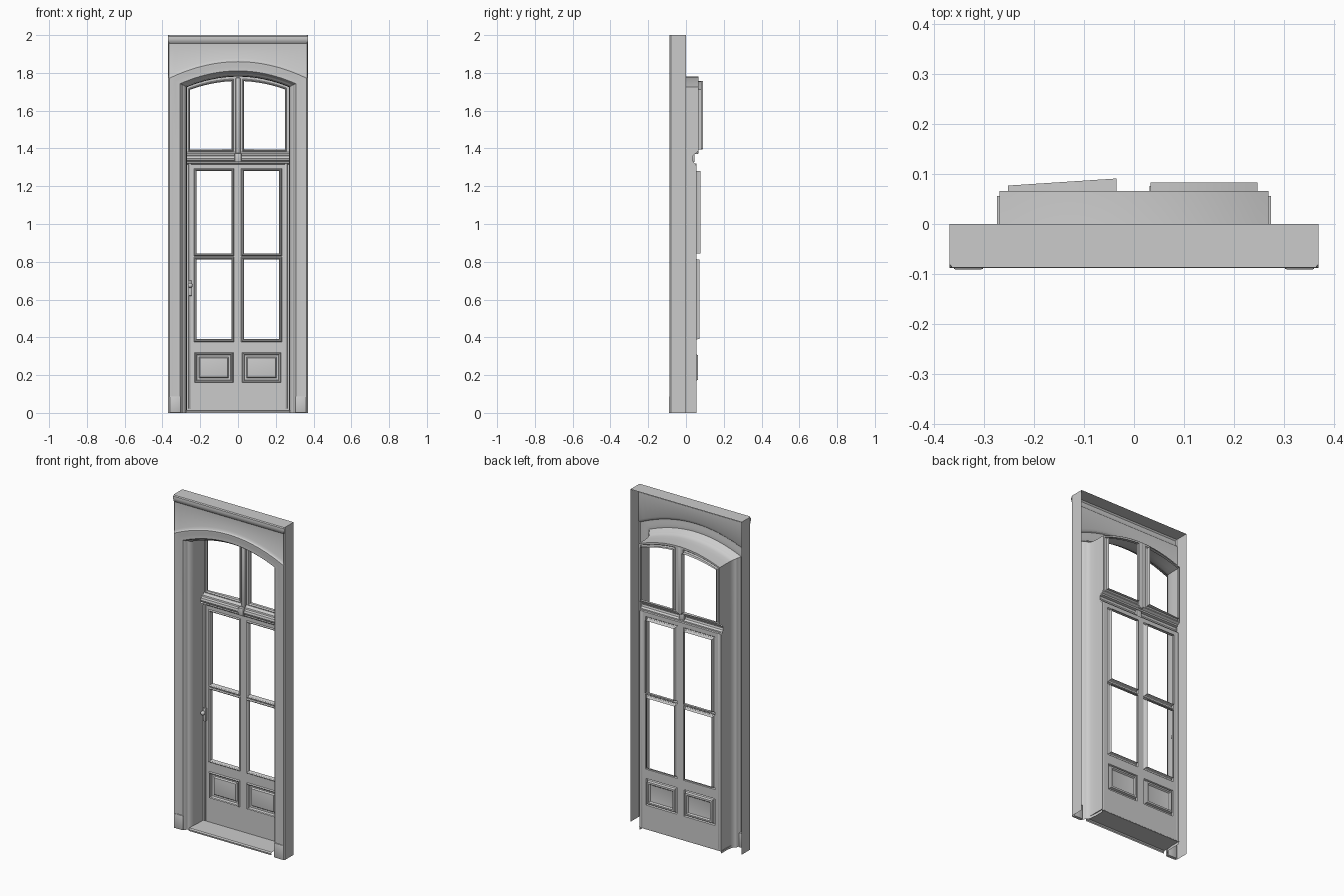
import bpy, bmesh
from mathutils import Vector

if "Cube" in bpy.data.objects:
    bpy.data.objects.remove(bpy.data.objects["Cube"])

HW, IW = 0.37, 0.27          # half widths: outer frame, opening


def finish(name, bm, angle=0.6):
    """Weld, face the shell to the front, smooth and link."""
    bmesh.ops.remove_doubles(bm, verts=bm.verts, dist=0.0003)
    bmesh.ops.recalc_face_normals(bm, faces=bm.faces)
    return link(name, bm, angle)


def link(name, bm, angle=0.6, shell=True):
    bm.normal_update()
    if shell and sum(f.normal.y * f.calc_area() for f in bm.faces) > 0:
        bmesh.ops.reverse_faces(bm, faces=bm.faces)
    me = bpy.data.meshes.new(name)
    bm.to_mesh(me)
    bm.free()
    ob = bpy.data.objects.new(name, me)
    bpy.context.collection.objects.link(ob)
    bpy.ops.object.select_all(action='DESELECT')
    ob.select_set(True)
    bpy.context.view_layer.objects.active = ob
    bpy.ops.object.shade_smooth_by_angle(angle=angle)
    return ob


def add_rows(bm, rows, closed=False):
    """Skin neighbouring rows of points with quads."""
    vs = [[bm.verts.new(p) for p in r] for r in rows]
    n = len(vs[0])
    for a, b in zip(vs, vs[1:]):
        for i in range(n if closed else n - 1):
            j = (i + 1) % n
            bm.faces.new((a[i], a[j], b[j], b[i]))
    return vs


def sheet(name, rows):
    bm = bmesh.new()
    add_rows(bm, rows)
    return finish(name, bm)


def box(name, x, y, z, bevel=0.004):
    bm = bmesh.new()
    bmesh.ops.create_cube(bm, size=1)
    for v in bm.verts:
        v.co = Vector([r[0] + (c + 0.5) * (r[1] - r[0]) for c, r in zip(v.co, (x, y, z))])
    bmesh.ops.bevel(bm, geom=bm.edges[:], offset=bevel, segments=2, affect='EDGES', profile=0.5)
    return link(name, bm, shell=False)


def split(vals, n):
    out = []
    for a, b in zip(vals, vals[1:]):
        out += [a + (b - a) * i / n for i in range(n)]
    return out + [vals[-1]]


def rect_loop(h, inset, y, n, tilt=0.0):
    """Rectangle outline with n segments along the top and bottom."""
    x0, x1, z0, z1 = h[0] - inset, h[1] + inset, h[2] - inset, h[3] + inset
    xs = split([x0, x1], n)
    pts = [(x, z0) for x in xs] + [(x, z1) for x in reversed(xs)]
    return [(x, y + tilt * (x - x0), z) for x, z in pts]


def pierced(name, xs, zs, y, holes, n=1, warp=None):
    """Flat sheet with moulded openings; holes = (rect, margin, profile, tilt, filled)."""
    bm = bmesh.new()
    edges = sorted(set(xs + [v for h, m, *_ in holes for v in (h[0] - m, h[1] + m)]))
    levels = sorted(set(zs + [v for h, m, *_ in holes for v in (h[2] - m, h[3] + m)]))
    xx = split(edges, n)
    for x0, x1 in zip(xx, xx[1:]):
        for z0, z1 in zip(levels, levels[1:]):
            cx, cz = (x0 + x1) / 2, (z0 + z1) / 2
            if any(h[0] - m < cx < h[1] + m and h[2] - m < cz < h[3] + m for h, m, *_ in holes):
                continue
            bm.faces.new([bm.verts.new(p) for p in
                          ((x0, y, z0), (x1, y, z0), (x1, y, z1), (x0, y, z1))])
    for h, m, prof, tilt, filled in holes:
        rows = [rect_loop(h, m, y, n)]
        rows += [rect_loop(h, i, py, n, tilt if k == len(prof) - 1 else 0)
                 for k, (i, py) in enumerate(prof)]
        vs = add_rows(bm, rows, closed=True)
        if filled:
            bm.faces.new(vs[-1])
    if warp:
        for v in bm.verts:
            v.co = warp(v.co)
    return finish(name, bm, 0.5)


# Arched surround: profile lofted up the jambs and over the arch
jamb = [(0, 0.055), (0.6, 0.055), (1.31, 0.055), (1.335, 0.035), (1.36, 0.035), (1.385, 0.065)]
arch = [i / 12 for i in range(-12, 13)]
stations = [(-IW, z, -HW, z * 1.775 / 1.725, b) for z, b in jamb]
stations += [(IW * s, 1.725 + 0.055 * (1 - s * s), HW * s, 1.775 + 0.09 * (1 - s * s), 0.066)
             for s in arch]
stations += [(IW, z, HW, z * 1.775 / 1.725, b) for z, b in reversed(jamb)]
profile = [(0, None), (0, 0.0), (0.03, -0.03), (0.08, -0.05), (0.16, -0.058), (0.22, -0.062),
           (0.28, -0.078), (0.36, -0.086), (0.6, -0.085), (0.8, -0.088), (0.93, -0.088), (1, -0.081)]
sheet("arched_surround", [[(a + (c - a) * t, back if y is None else y, b + (d - b) * t)
                           for a, b, c, d, back in stations] for t, y in profile])

# Header panel above the arch with a top moulding
rim = [(HW * s, 1.775 + 0.09 * (1 - s * s)) for s in arch]
rows = [[(x, -0.081, z) for x, z in rim], [(x, -0.075, z + 0.012) for x, z in rim]]
rows += [[(x, y, z) for x, _ in rim] for z, y in
         ((1.955, -0.076), (1.965, -0.085), (1.98, -0.088), (1.992, -0.087), (2.0, -0.08))]
sheet("header_panel", rows)

# Outer side and top walls, open at the back
path = [(-HW, 0), (-HW, 2), (HW, 2), (HW, 0)]
sheet("outer_walls", [[(x * k, y, z) for x, z in path]
                      for k, y in ((0.985, -0.087), (1, -0.08), (1.0, 0.0))])

# Sill floor with front lip
sheet("sill", [[(-0.275, y, z), (0.275, y, z)] for y, z in
               ((-0.075, 0.0), (-0.077, 0.01), (-0.07, 0.016), (0.056, 0.016))])

# Door leaf: four panes and two raised lower panels
pane_x = [(-0.22, -0.035), (0.031, 0.218)]
holes = []
for x0, x1 in pane_x:
    for z0, z1, back in ((0.845, 1.28, 0.076), (0.39, 0.812, 0.071)):
        holes.append(((x0, x1, z0, z1), 0.014,
                      [(0.009, 0.049), (0.004, 0.052), (0.0, 0.06), (0.0, back)], 0, False))
    holes.append(((x0, x1, 0.17, 0.31), 0.010,
                  [(0.006, 0.047), (0.0, 0.05), (-0.004, 0.063), (-0.014, 0.064),
                   (-0.02, 0.056), (-0.03, 0.054)], 0, True))
pierced("door_leaf", [-IW, IW], [0.014, 1.32], 0.055, holes)

# Transom bar between door and upper window
bar = ((0.055, 1.315), (0.046, 1.322), (0.046, 1.33), (0.034, 1.337), (0.03, 1.348),
       (0.034, 1.36), (0.048, 1.364), (0.05, 1.372), (0.065, 1.382))
sheet("transom_bar", [[(-IW, y, z), (IW, y, z)] for y, z in bar])
box("bar_block", (-0.018, 0.018), (0.024, 0.045), (1.328, 1.375))


# Arched upper window with two lights
def bow(c):
    lift = 0.055 * (1 - (c.x / IW) ** 2) * max(0, (c.z - 1.39) / 0.335)
    return Vector((c.x, c.y, c.z + lift))


upper = [((x0, x1, 1.395, 1.705), 0.010, [(0.006, 0.06), (0.0, 0.066), (0.0, back)], tilt, False)
         for x0, x1, back, tilt in ((-0.253, -0.035, 0.077, 0.065), (0.033, 0.248, 0.083, 0))]
pierced("upper_window", [-IW, IW], [1.38, 1.725], 0.065, upper, n=6, warp=bow)

# Vertical beads on the window mullion and the door edges
box("mullion_bead", (-0.012, 0.012), (0.048, 0.066), (1.37, 1.775), 0.006)
for side, name in ((-1, "left"), (1, "right")):
    c = side * 0.255
    box(name + "_door_bead", (c - 0.006, c + 0.006), (0.046, 0.056), (0.02, 1.32), 0.003)
    # Plinth at the jamb foot
    c = side * 0.332
    box(name + "_plinth", (c - 0.03, c + 0.03), (-0.091, -0.07), (0.0, 0.088))

# Door handle: plate and knob
box("handle_plate", (-0.263, -0.243), (0.038, 0.054), (0.62, 0.70))
bm = bmesh.new()
bmesh.ops.create_uvsphere(bm, u_segments=14, v_segments=8, radius=0.013)
bmesh.ops.translate(bm, verts=bm.verts, vec=(-0.253, 0.028, 0.675))
link("handle_knob", bm, shell=False)
